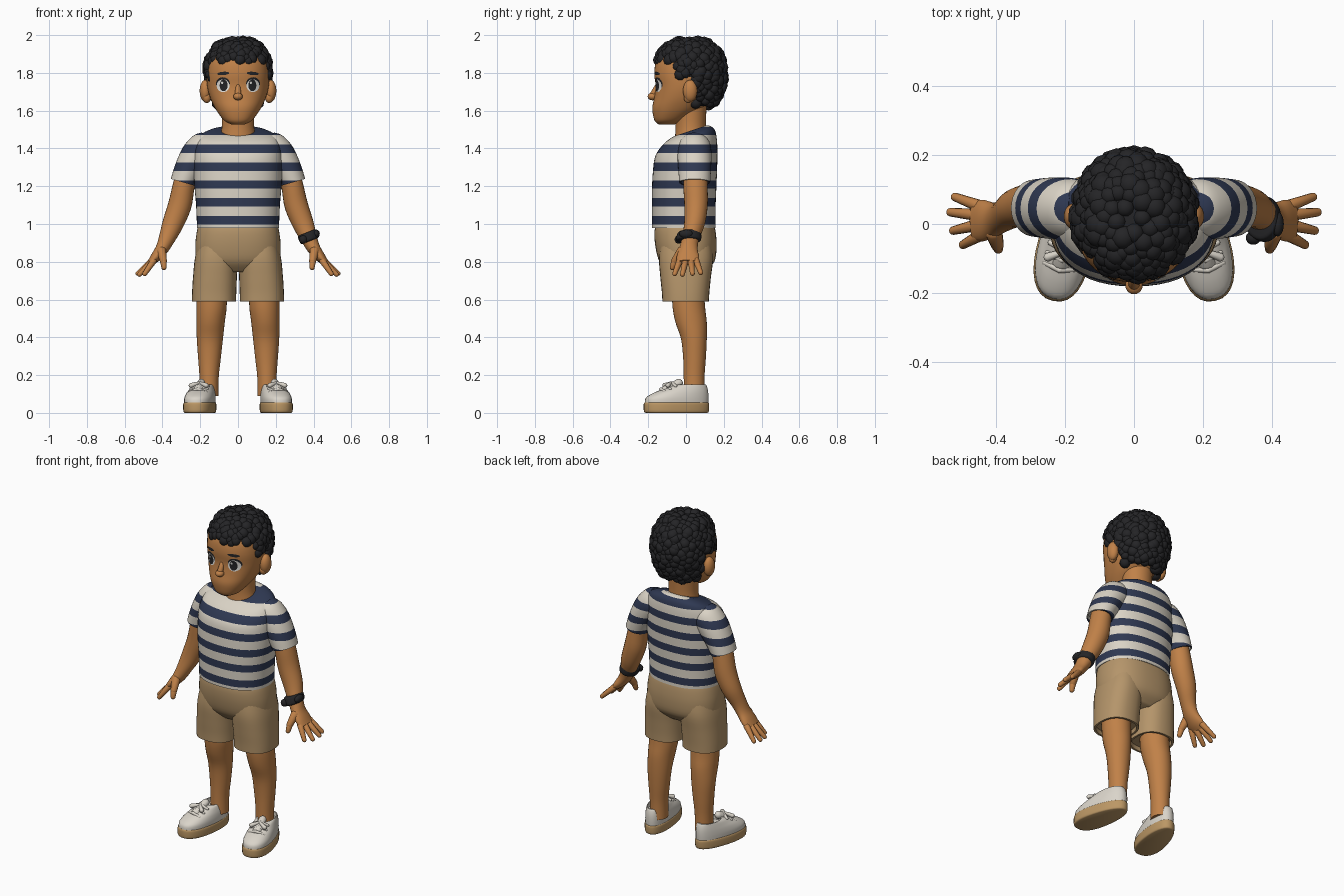
import bpy, bmesh, math, random
from mathutils import Vector, Matrix
from mathutils.bvhtree import BVHTree

if "Cube" in bpy.data.objects:
    bpy.data.objects.remove(bpy.data.objects["Cube"])

random.seed(4)


def material(name, rgb):
    m = bpy.data.materials.new(name)
    m.diffuse_color = (*rgb, 1)
    m.use_nodes = True
    m.node_tree.nodes["Principled BSDF"].inputs["Base Color"].default_value = m.diffuse_color
    return m


SKIN = material("warm skin", (0.53, 0.22, 0.065))
HAIR = material("black hair", (0.018, 0.018, 0.02))
CREAM = material("cream cloth", (0.70, 0.65, 0.56))
NAVY = material("navy cloth", (0.028, 0.040, 0.085))
KHAKI = material("khaki cloth", (0.46, 0.30, 0.145))
SHOE = material("off white shoe", (0.70, 0.66, 0.59))
SOLE = material("tan sole", (0.50, 0.31, 0.13))
WHITE = material("eye white", (0.80, 0.78, 0.74))


def finish(name, bm, mats, rule=None):
    bmesh.ops.recalc_face_normals(bm, faces=bm.faces[:])
    for f in bm.faces:
        f.smooth = True
        f.material_index = rule(f.calc_center_median()) if rule else 0
    me = bpy.data.meshes.new(name)
    bm.to_mesh(me)
    bm.free()
    for m in mats:
        me.materials.append(m)
    ob = bpy.data.objects.new(name, me)
    bpy.context.collection.objects.link(ob)
    return ob


def loft(bm, secs, side=1, n=32, steps=4, power=2.0, hem=False):
    """Skin smooth rings; section = x, y, z, rx, ry, tilt degrees, pitch."""
    secs = [tuple(s) + (0,) * (7 - len(s)) for s in secs]
    ctrl = [secs[0]] + secs + [secs[-1]]
    rows = []
    for i in range(1, len(ctrl) - 2):
        p0, p1, p2, p3 = ctrl[i - 1:i + 3]
        for k in range(steps):
            t = k / steps
            rows.append([b + 0.5 * t * (c - a + t * (2 * a - 5 * b + 4 * c - d + t * (3 * (b - c) + d - a)))
                         for a, b, c, d in zip(p0, p1, p2, p3)])
    rows.append(list(secs[-1]))
    if hem:  # turn the open end inwards
        last = rows[-1]
        ti = math.radians(last[5])
        up = 0.025 * hem
        rows.append(last[:3] + [last[3] * 0.9, last[4] * 0.9] + last[5:])
        rows.append([last[0] - up * math.sin(ti), last[1], last[2] + up * math.cos(ti),
                     last[3] * 0.88, last[4] * 0.88] + last[5:])
    rings = []
    for x, y, z, rx, ry, tilt, pitch in rows:
        ring, ti = [], math.radians(tilt)
        for j in range(n):
            a = 2 * math.pi * j / n
            c, s = math.cos(a), math.sin(a)
            u = rx * math.copysign(abs(c) ** (2 / power), c)
            v = ry * math.copysign(abs(s) ** (2 / power), s)
            ring.append(bm.verts.new((side * (x + u * math.cos(ti)), y + v, z + u * math.sin(ti) + pitch * v)))
        rings.append(ring)
    for a, b in zip(rings, rings[1:]):
        for j in range(n):
            bm.faces.new((a[j], a[(j + 1) % n], b[(j + 1) % n], b[j]))
    bm.faces.new(rings[0])
    bm.faces.new(rings[-1])
    return bm


def capsule(bm, p, q, r0, r1, side=1):
    """Rounded rod from p to q."""
    p, q = Vector(p), Vector(q)
    rot = (q - p).to_track_quat('Z', 'Y')
    for v in bmesh.ops.create_uvsphere(bm, u_segments=12, v_segments=9, radius=1)["verts"]:
        v.co = rot @ (v.co * (r1 if v.co.z > 0 else r0)) + (q if v.co.z > 0 else p)
        v.co.x *= side


def ellipsoid(bm, c, r, side=1):
    for v in bmesh.ops.create_uvsphere(bm, u_segments=20, v_segments=14, radius=1)["verts"]:
        v.co = Vector((side * (c[0] + v.co.x * r[0]), c[1] + v.co.y * r[1], c[2] + v.co.z * r[2]))


def span(z, front, back, rx, pitch=0):
    """Section given by its front and back y."""
    return (0, (front + back) / 2, z, rx, (back - front) / 2, 0, pitch)


# Head and neck
bm = loft(bmesh.new(), [
    span(1.527, -0.145, -0.06, 0.035), span(1.545, -0.165, -0.02, 0.07), span(1.58, -0.175, 0.04, 0.10),
    span(1.62, -0.178, 0.10, 0.125), span(1.67, -0.168, 0.14, 0.148), span(1.73, -0.161, 0.16, 0.163),
    span(1.80, -0.168, 0.17, 0.166), span(1.87, -0.155, 0.165, 0.155), span(1.92, -0.11, 0.14, 0.12),
    span(1.945, -0.03, 0.07, 0.05)], n=48, power=2.25)
face = BVHTree.FromBMesh(bm)
finish("head", bm, [SKIN])
finish("neck", loft(bmesh.new(), [(0, 0.025, 1.44, 0.1, 0.085), (0, 0.025, 1.52, 0.085, 0.08),
                                  (0, 0.025, 1.64, 0.09, 0.085)]), [SKIN])
bm = bmesh.new()
ellipsoid(bm, (0, -0.177, 1.675), (0.025, 0.026, 0.02))
capsule(bm, (0, -0.150, 1.735), (0, -0.176, 1.682), 0.012, 0.018)
finish("nose", bm, [SKIN])


def decal(name, x, z, rx, rz, mat, lift, turn=0, side=1):
    """Thin oval plate draped on the face."""
    bm = bmesh.new()
    bmesh.ops.create_circle(bm, cap_ends=True, cap_tris=True, segments=28, radius=1)
    bmesh.ops.subdivide_edges(bm, edges=bm.edges[:], cuts=2, use_grid_fill=True)
    for v in bm.verts:
        u, w = v.co.x * rx, v.co.y * rz
        px = side * (x + u * math.cos(turn) - w * math.sin(turn))
        pz = z + u * math.sin(turn) + w * math.cos(turn)
        hit = face.ray_cast(Vector((px, -1, pz)), Vector((0, 1, 0)))[0]
        v.co = (px, hit.y - lift, pz)
    ob = finish(name, bm, [mat])
    if sum(p.normal.y for p in ob.data.polygons) > 0:
        ob.data.flip_normals()


for s in (1, -1):
    decal("eye_lash", 0.080, 0.008 + 1.735, 0.037, 0.034, HAIR, 0.002, 0, s)
    decal("eye_white", 0.079, 1.732, 0.034, 0.034, WHITE, 0.004, 0, s)
    decal("iris", 0.076, 1.734, 0.021, 0.031, HAIR, 0.006, 0, s)
    decal("eye_glint", 0.076 - s * 0.008, 1.747, 0.006, 0.007, WHITE, 0.008, 0, s)
    decal("eyebrow", 0.078, 1.797, 0.032, 0.009, HAIR, 0.004, -0.08, s)
    bm = bmesh.new()
    ellipsoid(bm, (0.173, 0.022, 1.705), (0.03, 0.038, 0.058), s)
    ellipsoid(bm, (0.165, 0.012, 1.67), (0.022, 0.024, 0.03), s)
    finish("ear", bm, [SKIN])


# Curly hair: a cap with seeded curls above the hairline
def scalp(d, k=1.0):
    h = max(math.hypot(d.x, d.y), 1e-6)
    g = k * h ** 0.7 / h
    return Vector((d.x * g * 0.157, 0.02 + d.y * g * 0.174, 1.80 + d.z * k * (0.166 if d.z > 0 else 0.2)))


def hairline(p):
    if p.y < -0.065:
        return 1.862
    if p.y < -0.015:
        return 1.765
    return 1.795 if p.y < 0.05 else 1.635


bm = bmesh.new()
bmesh.ops.create_uvsphere(bm, u_segments=48, v_segments=32, radius=1)
for v in bm.verts:
    v.co = scalp(v.co.normalized(), 1.06)
bmesh.ops.delete(bm, geom=[f for f in bm.faces if f.calc_center_median().z < hairline(f.calc_center_median()) - 0.01],
                 context='FACES')
COUNT = 430
for i in range(COUNT):
    z = 1 - 2 * (i + 0.5) / COUNT
    a = i * 2.39996 + random.uniform(-0.1, 0.1)
    h = math.sqrt(1 - z * z)
    p = scalp(Vector((h * math.cos(a), h * math.sin(a), z)))
    if p.z > hairline(p):
        r = random.uniform(0.026, 0.037)
        for v in bmesh.ops.create_icosphere(bm, subdivisions=2, radius=r)["verts"]:
            v.co += p
            v.co.z = min(v.co.z, 2.0)
finish("curly_hair", bm, [HAIR])

# Striped shirt
STRIPES = [1.02 + 0.0945 * k for k in range(6)]


def striped(name, bm):
    for c in STRIPES:
        for e in (c - 0.022, c + 0.022):
            bmesh.ops.bisect_plane(bm, geom=bm.verts[:] + bm.edges[:] + bm.faces[:],
                                   plane_co=(0, 0, e), plane_no=(0, 0, 1))
    finish(name, bm, [CREAM, NAVY], lambda c: int(any(abs(c.z - s) < 0.022 for s in STRIPES)))


striped("shirt_body", loft(bmesh.new(), [
    span(1.493, -0.068, 0.112, 0.118, 0.33), span(1.482, -0.09, 0.135, 0.165, 0.3),
    span(1.46, -0.115, 0.155, 0.205, 0.24), span(1.41, -0.145, 0.165, 0.228, 0.12),
    span(1.34, -0.168, 0.166, 0.234), span(1.22, -0.179, 0.162, 0.232),
    span(1.10, -0.18, 0.157, 0.222), span(0.98, -0.18, 0.157, 0.217)],
    n=48, power=2.3, hem=1))
for s in (1, -1):
    striped("sleeve", loft(bmesh.new(), [
        (0.15, 0.045, 1.415, 0.08, 0.08, 60), (0.18, 0.045, 1.40, 0.088, 0.088, 50),
        (0.222, 0.045, 1.355, 0.086, 0.09, 36), (0.265, 0.046, 1.28, 0.075, 0.086, 22),
        (0.290, 0.046, 1.22, 0.068, 0.082, 16)], s, hem=1))

# Shorts
finish("shorts_hips", loft(bmesh.new(), [
    span(1.01, -0.155, 0.145, 0.205), span(0.96, -0.167, 0.157, 0.218), span(0.88, -0.162, 0.162, 0.226),
    span(0.80, -0.14, 0.15, 0.215), span(0.745, -0.09, 0.10, 0.15)], n=48, power=2.4), [KHAKI])
for s in (1, -1):
    finish("shorts_leg", loft(bmesh.new(), [
        (0.115, 0, 0.92, 0.09, 0.13), (0.116, 0, 0.82, 0.112, 0.143), (0.122, -0.002, 0.72, 0.116, 0.134),
        (0.126, -0.002, 0.64, 0.117, 0.126), (0.127, -0.002, 0.59, 0.117, 0.123)],
        s, power=2.4, hem=1), [KHAKI])
    finish("leg", loft(bmesh.new(), [
        (0.138, 0.01, 0.66, 0.08, 0.085), (0.14, 0.015, 0.56, 0.08, 0.086), (0.145, 0.027, 0.48, 0.075, 0.083),
        (0.149, 0.042, 0.39, 0.069, 0.068), (0.151, 0.045, 0.29, 0.060, 0.060),
        (0.153, 0.043, 0.19, 0.051, 0.055), (0.153, 0.043, 0.09, 0.05, 0.055)], s), [SKIN])

    # Arm, palm and fingers
    bm = loft(bmesh.new(), [
        (0.265, 0.047, 1.30, 0.055, 0.062, 16), (0.288, 0.05, 1.20, 0.058, 0.064, 12),
        (0.308, 0.053, 1.10, 0.062, 0.062, 16), (0.345, 0.045, 1.00, 0.056, 0.055, 21),
        (0.380, 0.022, 0.915, 0.042, 0.046, 24), (0.405, 0.012, 0.865, 0.034, 0.050, 34),
        (0.436, 0.010, 0.825, 0.027, 0.060, 42), (0.462, 0.010, 0.797, 0.018, 0.056, 45)], s, n=24)
    for root, tip in (((0.452, 0.054, 0.806), (0.517, 0.078, 0.742)), ((0.460, 0.027, 0.800), (0.530, 0.034, 0.738)),
                      ((0.458, -0.004, 0.798), (0.522, -0.019, 0.733)), ((0.448, -0.034, 0.804), (0.494, -0.060, 0.736))):
        capsule(bm, root, tip, 0.018, 0.0125, s)
    capsule(bm, (0.405, -0.025, 0.855), (0.395, -0.06, 0.805), 0.026, 0.019, s)
    capsule(bm, (0.395, -0.06, 0.805), (0.392, -0.072, 0.770), 0.019, 0.014, s)
    finish("arm_and_hand", bm, [SKIN])

    # Shoe, turned outward
    place = Matrix.Translation((s * 0.197, -0.05, 0)) @ Matrix.Rotation(s * math.radians(12), 4, 'Z')

    def shoe_part(name, bm, mat):
        for v in bm.verts:
            v.co.x *= 1 - 0.9 * v.co.y
            v.co = place @ v.co
        finish(name, bm, [mat])

    shoe_part("shoe_sole", loft(bmesh.new(), [
        span(0, -0.165, 0.165, 0.07), span(0.008, -0.175, 0.174, 0.077), span(0.045, -0.176, 0.176, 0.078),
        span(0.055, -0.172, 0.172, 0.074)], power=2.3), SOLE)
    shoe_part("shoe_upper", loft(bmesh.new(), [
        span(0.052, -0.171, 0.171, 0.074), span(0.08, -0.164, 0.172, 0.074), span(0.105, -0.125, 0.171, 0.070),
        span(0.125, -0.075, 0.168, 0.064), span(0.142, -0.035, 0.163, 0.058),
        span(0.150, 0.0, 0.158, 0.054)], power=2.3, hem=-1), SHOE)
    bm = bmesh.new()
    capsule(bm, (0, -0.06, 0.118), (0, 0.012, 0.158), 0.026, 0.022)
    for y, z in ((-0.085, 0.126), (-0.055, 0.142), (-0.025, 0.158)):
        capsule(bm, (-0.042, y + 0.012, z - 0.016), (0, y, z), 0.008, 0.009)
        capsule(bm, (0.042, y + 0.012, z - 0.016), (0, y, z), 0.008, 0.009)
    for k in (1, -1):
        capsule(bm, (0, -0.03, 0.16), (k * 0.038, -0.055, 0.146), 0.007, 0.013)
    shoe_part("shoe_tongue_and_laces", bm, SHOE)

# Wristband on one arm
bm = loft(bmesh.new(), [(0.364, 0.018, 0.955, 0.044, 0.052, 22), (0.366, 0.017, 0.948, 0.052, 0.063, 22),
                        (0.378, 0.014, 0.918, 0.052, 0.066, 22), (0.381, 0.013, 0.910, 0.044, 0.054, 22)], n=28)
ellipsoid(bm, (0.415, 0.0, 0.948), (0.018, 0.036, 0.022))
ellipsoid(bm, (0.345, -0.04, 0.918), (0.022, 0.02, 0.022))
finish("wristband", bm, [HAIR])

# Smooth shading with sharp hems
bpy.ops.object.select_all(action='SELECT')
bpy.context.view_layer.objects.active = bpy.context.selected_objects[0]
bpy.ops.object.shade_smooth_by_angle(angle=math.radians(50))
